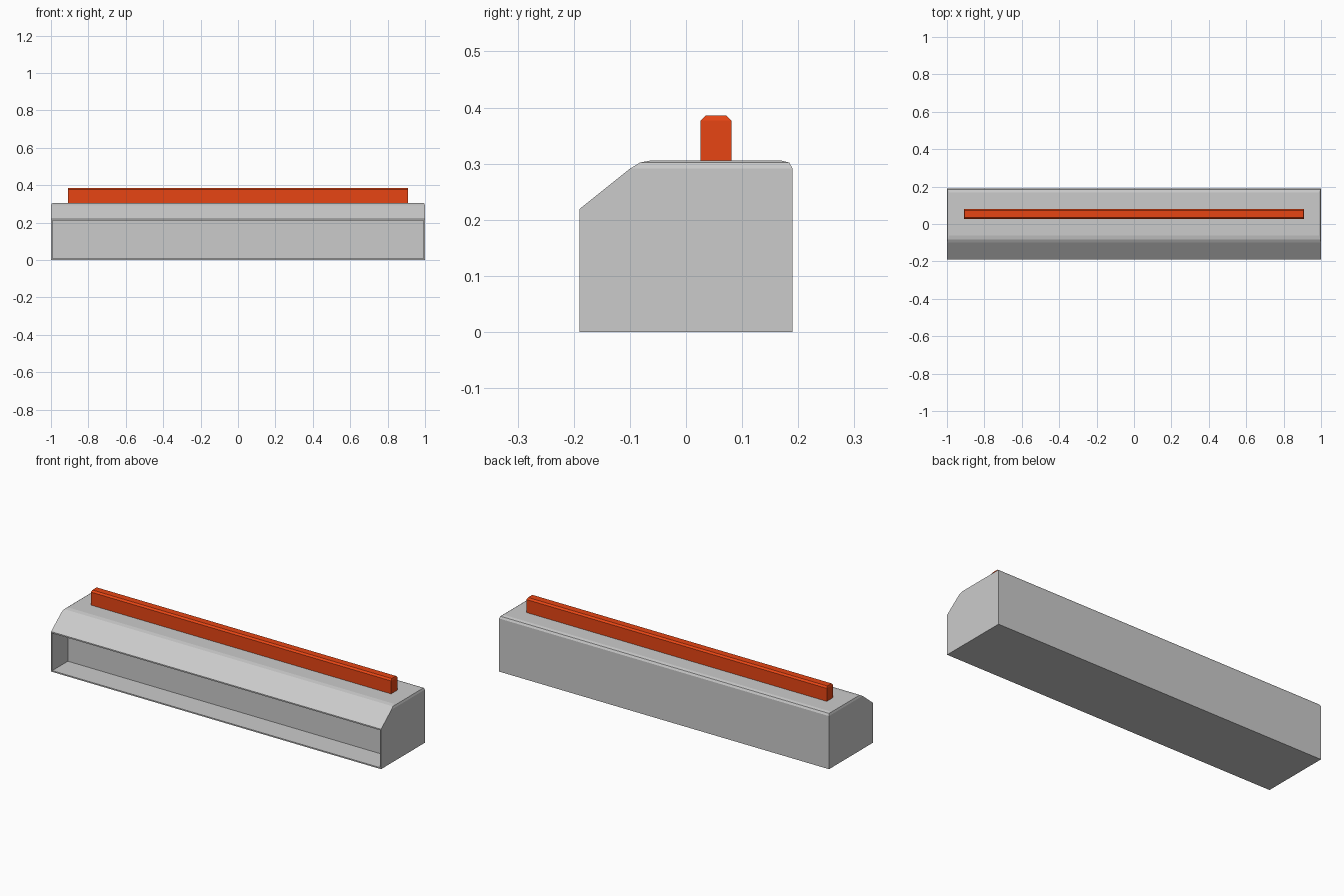
import bpy, bmesh

if "Cube" in bpy.data.objects:
    bpy.data.objects.remove(bpy.data.objects["Cube"])


def loft(name, rings):
    """Closed solid from stacked rectangles (half_x, y_front, y_back, z_front, z_back)."""
    bm = bmesh.new()
    loops = []
    for hx, y0, y1, z0, z1 in rings:
        corners = [(-hx, y0, z0), (hx, y0, z0), (hx, y1, z1), (-hx, y1, z1)]
        loops.append([bm.verts.new(c) for c in corners])
    for a, b in zip(loops, loops[1:]):
        for i in range(4):
            j = (i + 1) % 4
            bm.faces.new((a[i], a[j], b[j], b[i]))
    bm.faces.new(loops[0][::-1])
    bm.faces.new(loops[-1])
    bm.normal_update()
    return bm


def finish(bm, name):
    bmesh.ops.recalc_face_normals(bm, faces=bm.faces)
    mesh = bpy.data.meshes.new(name)
    bm.to_mesh(mesh)
    bm.free()
    obj = bpy.data.objects.new(name, mesh)
    bpy.context.collection.objects.link(obj)
    return obj


# Housing: sloped front shoulder and a two-step rounded top edge
bm = loft("housing", [
    (1.0, -0.19, 0.19, 0.0, 0.0),
    (1.0, -0.19, 0.19, 0.219, 0.219),
    (1.0, -0.10, 0.19, 0.291, 0.291),
    (0.996, -0.082, 0.184, 0.302, 0.302),
    (0.988, -0.061, 0.168, 0.306, 0.306),
])

# Front recess: inset the front panel and push it inwards
front = min(bm.faces, key=lambda f: f.normal.y)
bmesh.ops.inset_region(bm, faces=[front], thickness=0.01)
walls = bmesh.ops.extrude_face_region(bm, geom=[front])["geom"]
back_verts = [v for v in walls if isinstance(v, bmesh.types.BMVert)]
bmesh.ops.translate(bm, verts=back_verts, vec=(0, 0.135, 0))
if front.is_valid:
    bmesh.ops.delete(bm, geom=[front], context="FACES_ONLY")
finish(bm, "housing")

# Raised bar on top with chamfered upper edges
bm = loft("top_bar", [
    (0.91, 0.026, 0.081, 0.304, 0.304),
    (0.91, 0.026, 0.081, 0.377, 0.377),
    (0.907, 0.035, 0.072, 0.386, 0.386),
])
bar = finish(bm, "top_bar")
mat = bpy.data.materials.new("orange")
mat.diffuse_color = (0.8, 0.06, 0.007, 1)
mat.use_nodes = True
mat.node_tree.nodes["Principled BSDF"].inputs["Base Color"].default_value = mat.diffuse_color
bar.data.materials.append(mat)
